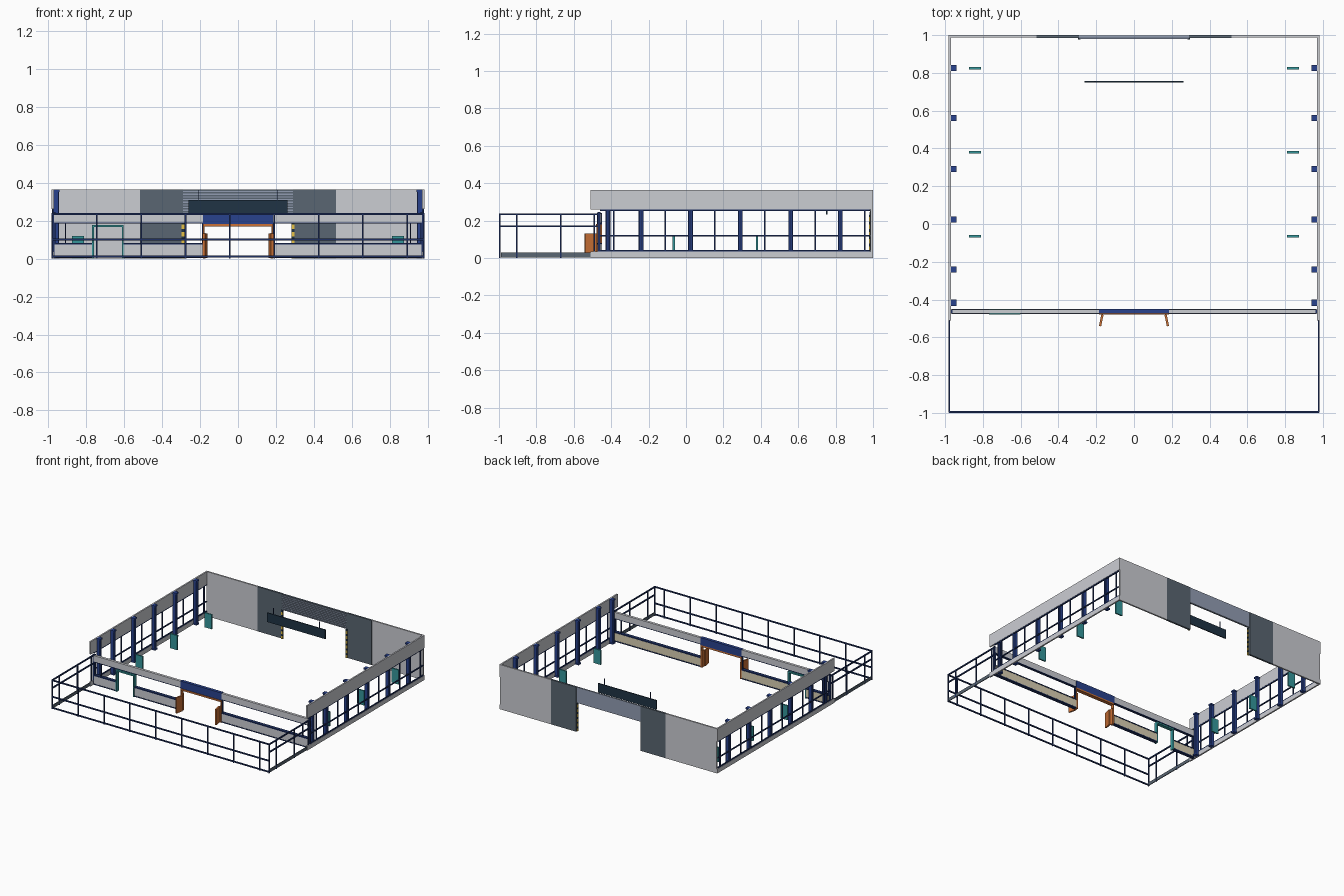
import bpy, bmesh, math
from mathutils import Matrix, Vector


def material(name, r, g, b):
    m = bpy.data.materials.new(name)
    m.diffuse_color = (r, g, b, 1)
    return m


GREY = material("light grey", 0.60, 0.61, 0.65)
SLATE = material("slate", 0.10, 0.132, 0.168)
STEEL = material("blue grey", 0.29, 0.34, 0.45)
BLUE = material("blue", 0.022, 0.055, 0.27)
NAVY = material("dark navy", 0.013, 0.030, 0.125)
TEAL = material("teal", 0.035, 0.31, 0.33)
ORANGE = material("orange", 0.60, 0.165, 0.037)
YELLOW = material("yellow", 0.82, 0.55, 0.06)
BEIGE = material("beige", 0.70, 0.63, 0.45)
BOARD = material("dark board", 0.014, 0.034, 0.060)


def boxes(name, mat, spans, bevel=0):
    """One object from boxes given as (x0, x1, y0, y1, z0, z1)."""
    bm = bmesh.new()
    for x0, x1, y0, y1, z0, z1 in spans:
        mid = Vector(((x0 + x1) / 2, (y0 + y1) / 2, (z0 + z1) / 2))
        size = Matrix.Diagonal((abs(x1 - x0), abs(y1 - y0), z1 - z0, 1))
        bmesh.ops.create_cube(bm, size=1, matrix=Matrix.Translation(mid) @ size)
    if bevel:
        upright = [e for e in bm.edges
                   if abs(e.verts[0].co.z - e.verts[1].co.z) > 0.05]
        bmesh.ops.bevel(bm, geom=upright, offset=bevel, segments=1, affect='EDGES')
    me = bpy.data.meshes.new(name)
    bm.to_mesh(me)
    bm.free()
    me.materials.append(mat)
    ob = bpy.data.objects.new(name, me)
    bpy.context.collection.objects.link(ob)
    return ob


def both(spans):
    """Add the mirror image across x = 0."""
    return spans + [(-b, -a, *rest) for a, b, *rest in spans]


# Side walls: sill, fascia, window frames and pillars
PILLARS = (-0.417, -0.24, 0.025, 0.29, 0.56, 0.825)
boxes("side_sill", GREY, both([(0.970, 0.982, -0.51, 1.0, 0, 0.036)]))
boxes("side_fascia", GREY, both([(0.970, 0.982, -0.51, 1.0, 0.26, 0.363)]))
mullions = [(0.971, 0.979, y - 0.004, y + 0.004, 0.036, 0.26)
            for y in (-0.385, -0.11, 0.155, 0.42, 0.69, 0.955, *PILLARS)]
rails = [(0.971, 0.980, -0.46, 0.985, z, z + 0.008) for z in (0.036, 0.116, 0.252)]
boxes("side_window_frame", NAVY, both(mullions + rails))
boxes("side_pillar", BLUE,
      both([(0.942, 0.975, y - 0.013, y + 0.013, 0, 0.362) for y in PILLARS]), 0.004)
boxes("pillar_foot_and_cap", BLUE,
      both([(0.939, 0.970, y - 0.016, y + 0.016, z, z + 0.012)
            for y in PILLARS for z in (0, 0.351)]))

# Back wall with a wide gate opening
boxes("back_wall", GREY, both([(0.515, 0.975, 0.987, 1.0, 0, 0.363)]))
boxes("gate_side_panel", SLATE, both([(0.29, 0.515, 0.985, 1.0, 0, 0.363)]))
boxes("gate_header", STEEL, [(-0.29, 0.29, 0.988, 0.997, 0.235, 0.363)])
boxes("shutter_backing", SLATE, [(-0.29, 0.29, 0.984, 0.988, 0.235, 0.362)])
boxes("shutter_slat", STEEL, [(-0.29, 0.29, 0.979, 0.984, 0.237 + i * 0.0141,
                              0.243 + i * 0.0141) for i in range(9)])
# Hazard striping on the gate edges
for name, mat, lo, hi in (("hazard_yellow", YELLOW, 0, 0.6), ("hazard_dark", BOARD, 0.6, 1)):
    boxes(name, mat, both([(0.283, 0.297, 0.978, 0.988, (i + lo) * 0.039, (i + hi) * 0.039)
                           for i in range(6)]))

# Hanging board
boxes("hanging_board", BOARD, [(-0.262, 0.262, 0.748, 0.756, 0.234, 0.309)])
boxes("board_hanger", NAVY, both([(0.205, 0.209, 0.75, 0.754, 0.309, 0.36)]))

# Front wall: header, low walls and frames
FY0, FY1 = -0.474, -0.453
LOW = [(-0.967, -0.765), (-0.605, -0.185), (0.185, 0.967)]
boxes("front_header", GREY, both([(0.185, 0.970, FY0, FY1, 0.19, 0.238)]))
boxes("entrance_header", BLUE, [(-0.185, 0.185, FY0 - 0.001, FY1 + 0.003, 0.18, 0.241)])
boxes("front_header_trim", NAVY, both([(0.185, 0.967, FY0, FY1, 0.184, 0.19)]))
boxes("low_wall", GREY, [(a, b, FY0, FY1, 0.008, 0.074) for a, b in LOW])
boxes("low_wall_lining", BEIGE, [(a, b, FY1, FY1 + 0.003, 0.011, 0.072) for a, b in LOW])
boxes("low_wall_rail", NAVY,
      [(a, b, FY0 - 0.002, FY1 + 0.004, z, z + 0.008) for a, b in LOW for z in (0.002, 0.073)])
boxes("front_wall_post", NAVY,
      both([(0.962, 0.979, -0.472, -0.456, 0, 0.245),
            (0.905, 0.912, -0.468, -0.460, 0.08, 0.19),
            (0.182, 0.19, -0.471, -0.457, 0.08, 0.19)]))

# Side door frame in the front wall
boxes("side_door_frame", TEAL,
      [(-0.768, -0.758, FY0 - 0.004, FY1 + 0.004, 0, 0.175),
       (-0.612, -0.602, FY0 - 0.004, FY1 + 0.004, 0, 0.175),
       (-0.768, -0.602, FY0 - 0.004, FY1 + 0.004, 0.166, 0.178)])

# Entrance frame and the two open leaves
boxes("entrance_frame", ORANGE,
      both([(0.17, 0.184, FY0 - 0.005, FY1 + 0.003, 0, 0.135),
            (0.177, 0.184, FY0 - 0.005, FY1 + 0.003, 0.135, 0.17)])
      + [(-0.184, 0.184, FY0 - 0.006, FY1 + 0.003, 0.168, 0.181)])
for side in (-1, 1):
    leaf = boxes("entrance_leaf", ORANGE, [(-0.006, 0.006, -0.062, 0, 0.004, 0.132)])
    leaf.location = (side * 0.167, -0.48, 0)
    leaf.rotation_euler.z = side * math.radians(12)

# Free-standing panels inside
boxes("standing_panel", TEAL,
      both([(0.810, 0.874, y - 0.006, y + 0.006, 0, 0.118) for y in (-0.065, 0.38, 0.825)]))

# Forecourt railing
R = 0.004
posts_x = [-0.977 + 0.2335 * k for k in range(9)] + [0.977]
front = [(x - R, x + R, -0.999, -0.991, 0, 0.236) for x in posts_x]
front += [(-0.98, 0.98, -1.0, -0.991, z - 0.005, z + 0.005) for z in (0.01, 0.1, 0.234)]
side = [(0.973, 0.981, y - R, y + R, 0, 0.236) for y in (-0.905, -0.67, -0.49)]
side += [(0.973, 0.982, -0.995, -0.46, z - 0.005, z + 0.005) for z in (0.17, 0.234)]
boxes("railing", NAVY, front + both(side))
boxes("railing_plinth", SLATE, both([(0.974, 0.98, -0.99, -0.51, 0.004, 0.03)]))
